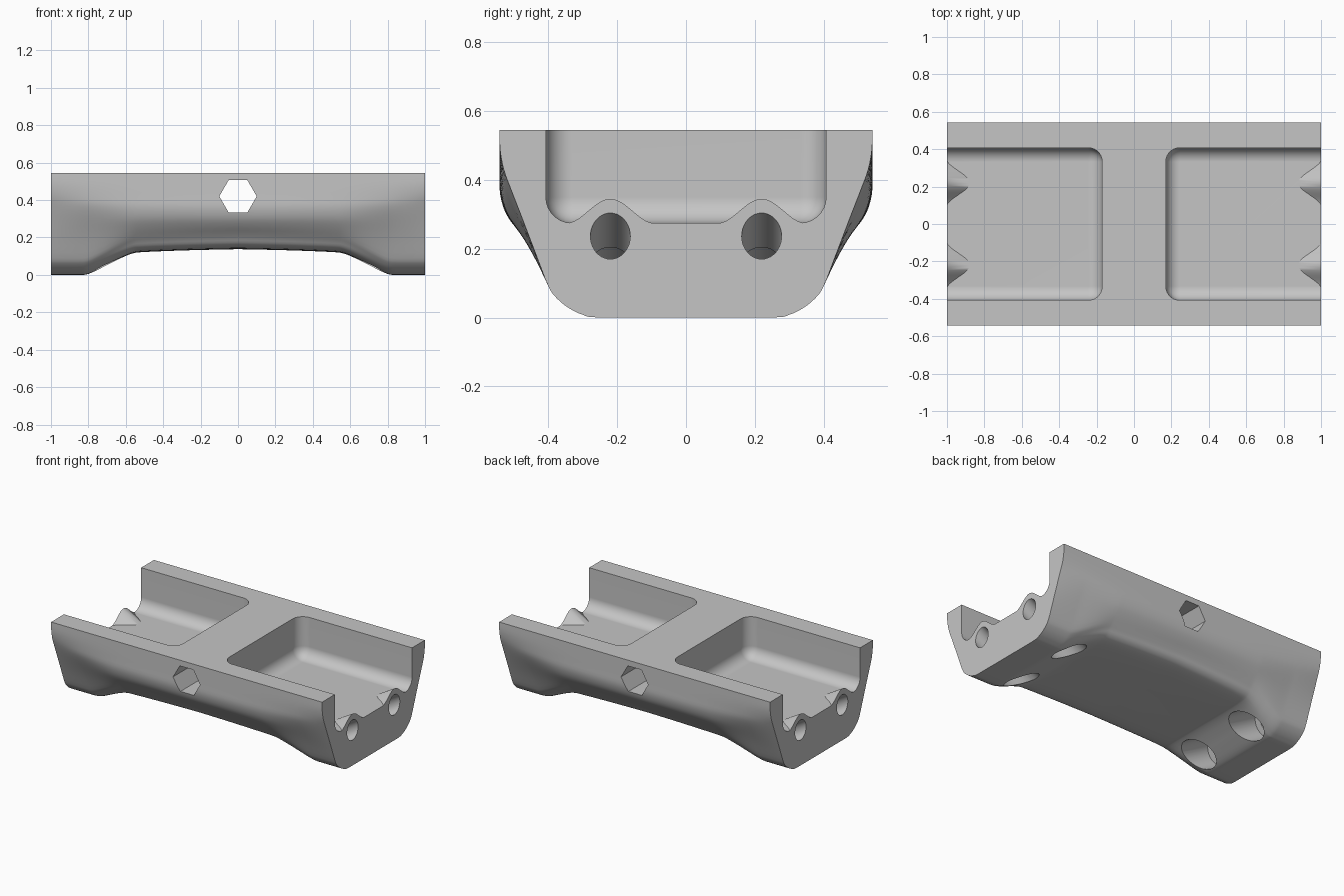
import bpy, bmesh, math
from mathutils import Vector

default = bpy.data.objects.get("Cube")
if default:
    bpy.data.objects.remove(default, do_unlink=True)

grey = bpy.data.materials.new("matt grey")
grey.use_nodes = True
grey.diffuse_color = (0.56, 0.56, 0.56, 1)
grey.node_tree.nodes["Principled BSDF"].inputs["Base Color"].default_value = (0.56, 0.56, 0.56, 1)


def finish(name, bm):
    bmesh.ops.recalc_face_normals(bm, faces=bm.faces)
    mesh = bpy.data.meshes.new(name)
    bm.to_mesh(mesh)
    bm.free()
    obj = bpy.data.objects.new(name, mesh)
    bpy.context.collection.objects.link(obj)
    mesh.materials.append(grey)
    return obj


def loft(name, rings):
    """Skin equal-length closed rings and cap both ends."""
    bm = bmesh.new()
    loops = [[bm.verts.new(p) for p in ring] for ring in rings]
    for a, b in zip(loops, loops[1:]):
        for i in range(len(a)):
            j = (i + 1) % len(a)
            bm.faces.new((a[i], a[j], b[j], b[i]))
    bm.faces.new(loops[0])
    bm.faces.new(loops[-1])
    return finish(name, bm)


def boolean(target, cutter):
    """Cut one object from another and discard the cutter."""
    cutter.hide_render = True
    mod = target.modifiers.new("cut", "BOOLEAN")
    mod.operation = "DIFFERENCE"
    mod.solver = "EXACT"
    mod.object = cutter
    bpy.context.view_layer.objects.active = target
    bpy.ops.object.modifier_apply(modifier=mod.name)
    bpy.data.objects.remove(cutter, do_unlink=True)


def smooth_path(points, steps):
    """Catmull-Rom curve through the points."""
    pts = [Vector(p) for p in points]
    out = []
    for i in range(len(pts) - 1):
        a, b, c, d = pts[max(i - 1, 0)], pts[i], pts[i + 1], pts[min(i + 2, len(pts) - 1)]
        for k in range(steps):
            t = k / steps
            out.append(0.5 * (2 * b + (c - a) * t + (2 * a - 5 * b + 4 * c - d) * t ** 2
                              + (3 * b - a - 3 * c + d) * t ** 3))
    return out + [pts[-1]]


def clamp(v):
    return min(max(v, 0), 1)


# Body: half sections at the ends and the middle, blended along x
end_half = smooth_path([(.542, .545), (.541, .49), (.53, .43), (.508, .37), (.475, .285), (.437, .185),
                        (.40, .09), (.375, .055), (.34, .027), (.30, .008), (.25, 0), (0, 0)], 3)
mid_half = smooth_path([(.542, .545), (.542, .48), (.542, .42), (.541, .36), (.525, .305), (.496, .262),
                        (.462, .225), (.437, .195), (.415, .165), (.37, .145), (.25, .138), (0, .138)], 3)
blend = smooth_path([(0, 1), (.25, .96), (.5, .89), (.57, .82), (.65, .57), (.72, .31), (.8, .04),
                     (.86, 0), (1, 0)], 4)


def section(x, t):
    """The underside steps up sharply, the upper flanks swell gradually."""
    flank = 1 - x ** 4
    half = []
    for e, m in zip(end_half, mid_half):
        p = e.lerp(m, t + (flank - t) * clamp((e.y - 0.1) / 0.3))
        half.append((p.x, max(p.y, 0)))
    return [(x, y, z) for y, z in half] + [(x, -y, z) for y, z in reversed(half[:-1])]


stations = [(-p.x, p.y) for p in reversed(blend[1:])] + [(p.x, p.y) for p in blend]
body = loft("cradle_block", [section(x, clamp(t)) for x, t in stations])

SLOPE = math.tan(math.radians(30))
FLOOR = 0.275
HOLE_Y = 0.22


def pocket(side):
    """Rounded open-ended tray with two sloping bosses left standing in it."""
    bm = bmesh.new()
    bmesh.ops.create_cube(bm, size=1)
    for v in bm.verts:
        v.co = (side * 0.685 + v.co.x * 1.03, v.co.y * 0.815, FLOOR + (v.co.z + 0.5) * 0.5)
    bmesh.ops.bevel(bm, geom=bm.edges[:], offset=0.075, segments=7, profile=0.5, affect="EDGES")
    tray = finish("pocket_cutter", bm)
    for y0 in (-HOLE_Y, HOLE_Y):
        crest = [(y0 + 0.13 * u / 10, FLOOR - 0.001 + 0.0355 * (1 + math.cos(math.pi * u / 10)))
                 for u in range(-10, 11)]
        outline = crest + [(y0 + 0.13, FLOOR - 0.3), (y0 - 0.13, FLOOR - 0.3)]
        boss = loft("boss_cutter", [[(side * x, y, z + SLOPE * (x - 1)) for y, z in outline]
                                    for x in (1.3, 0.75)])
        boolean(tray, boss)
    return tray


def slanted_hole(side, y0, radius, start, stop):
    """Round bore along the line from the end face down to the underside."""
    axis = Vector((1, 0, SLOPE)).normalized()
    up = Vector((-axis.z, 0, axis.x))
    rings = []
    for d in (start, stop):
        c = Vector((1, y0, 0.237)) + axis * d
        ring = [c + radius * (up * math.cos(a) + Vector((0, 1, 0)) * math.sin(a))
                for a in (math.tau * i / 40 for i in range(40))]
        rings.append([(side * p.x, p.y, p.z) for p in ring])
    return loft("bore_cutter", rings)


# Pockets, then bores with wide counterbores opening underneath
for side in (1, -1):
    boolean(body, pocket(side))
    for y0 in (-HOLE_Y, HOLE_Y):
        boolean(body, slanted_hole(side, y0, 0.058, -0.3, 0.25))
        boolean(body, slanted_hole(side, y0, 0.1, -0.7, -0.166))

# Hexagonal cross hole through the central web
hexagon = [(0.1 * math.cos(i * math.pi / 3), 0.42 + 0.1 * math.sin(i * math.pi / 3)) for i in range(6)]
boolean(body, loft("hex_cutter", [[(x, y, z) for x, z in hexagon] for y in (-0.8, 0.8)]))

# Smooth shading that keeps flat faces flat
bpy.ops.object.select_all(action="DESELECT")
body.select_set(True)
bpy.context.view_layer.objects.active = body
bpy.ops.object.shade_smooth_by_angle(angle=math.radians(32))
weighted = body.modifiers.new("weighted_normals", "WEIGHTED_NORMAL")
weighted.keep_sharp = True
